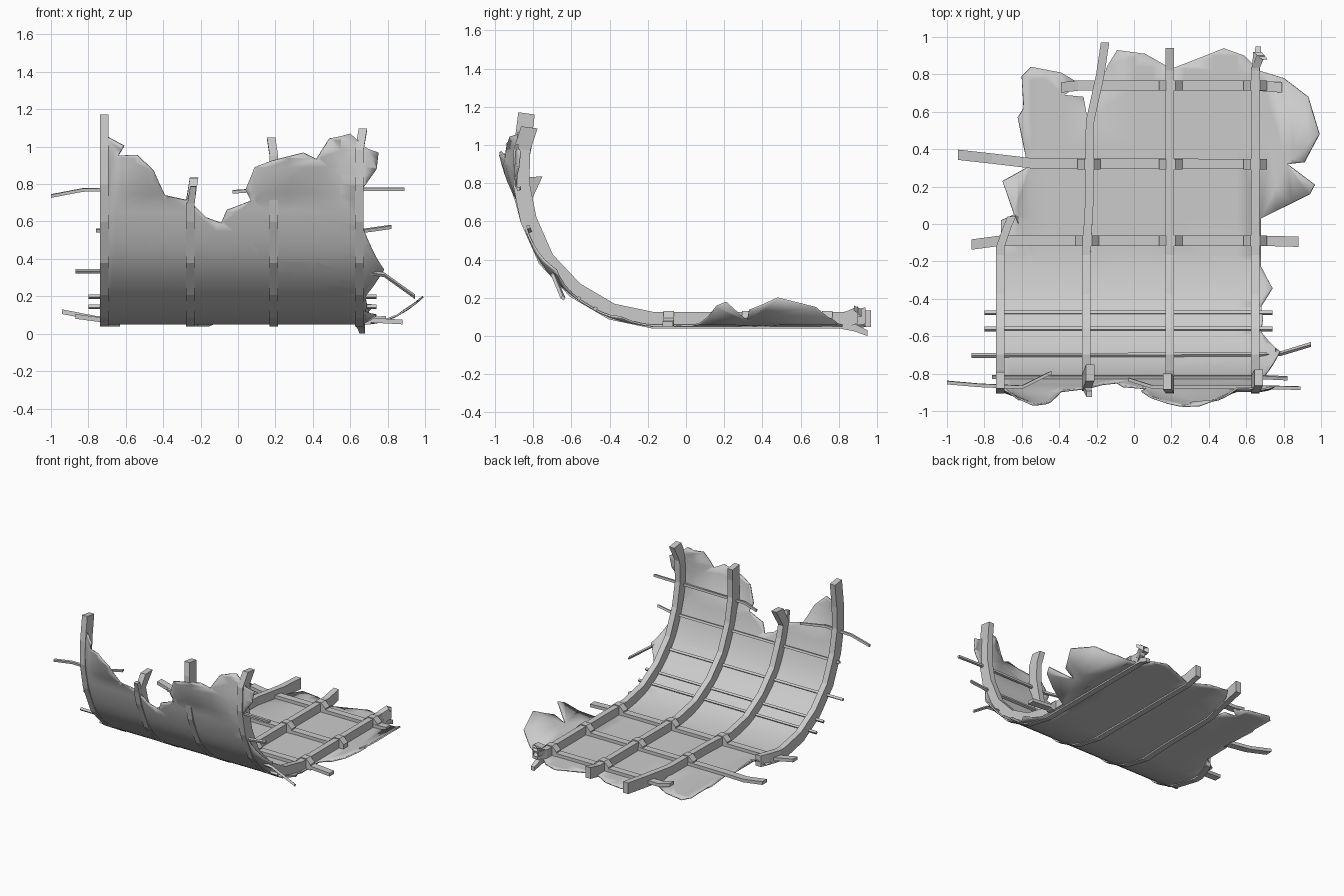
import bpy, bmesh, math
from mathutils import Vector

if "Cube" in bpy.data.objects:
    bpy.data.objects.remove(bpy.data.objects["Cube"])

# Hull section (y, z): flat floor sweeping up into a wall
KEY = [(1.0, .05), (.4, .05), (-.17, .05), (-.40, .098), (-.60, .215), (-.76, .385),
       (-.855, .60), (-.895, .80), (-.89, .98), (-.865, 1.18)]


def section():
    out = [Vector(KEY[0]), Vector(KEY[1])]
    for i in range(2, len(KEY) - 1):
        a, b, c = (Vector(KEY[j]) for j in (i - 1, i, i + 1))
        d = Vector(KEY[min(i + 2, len(KEY) - 1)])
        if i == 2:
            a = b + Vector((.2, 0))
        for k in range(4):
            t = k / 4
            out.append(.5 * (2 * b + (c - a) * t + (2 * a - 5 * b + 4 * c - d) * t * t
                             + (3 * b - a - 3 * c + d) * t ** 3))
    return out + [Vector(KEY[-1])]


FINE = section()
ARC = [-1.17]
for p, q in zip(FINE, FINE[1:]):
    ARC.append(ARC[-1] + (q - p).length)


def fy(y):                      # arc position on the floor
    return -(y + .17)


def wz(z):                      # arc position on the wall at height z
    for i in range(2, len(FINE) - 1):
        if FINE[i + 1].y >= z or i == len(FINE) - 2:
            a, b = FINE[i].y, FINE[i + 1].y
            return ARC[i] + (ARC[i + 1] - ARC[i]) * (z - a) / (b - a)


def at(s):
    i = 0
    while i < len(ARC) - 2 and s > ARC[i + 1]:
        i += 1
    t = (s - ARC[i]) / (ARC[i + 1] - ARC[i])
    return FINE[i].lerp(FINE[i + 1], t)


def place(x, s, h):             # point at height h inside the hull surface
    p = at(s)
    d = (at(s + .03) - at(s - .03)).normalized()
    return Vector((x, p.x + d.y * h, p.y - d.x * h))


def finish(name, bm):
    bmesh.ops.recalc_face_normals(bm, faces=bm.faces)
    me = bpy.data.meshes.new(name)
    bm.to_mesh(me)
    bm.free()
    ob = bpy.data.objects.new(name, me)
    bpy.context.collection.objects.link(ob)
    return ob


def strip(name, stations, along_x):
    """Box section swept through (x, s, bottom, top, width) stations."""
    bm = bmesh.new()
    rings = []
    for x, s, lo, hi, w in stations:
        dx, ds = (0, w / 2) if along_x else (w / 2, 0)
        rings.append([bm.verts.new(place(x + k * dx, s + k * ds, h))
                      for k, h in ((-1, lo), (1, lo), (1, hi), (-1, hi))])
    for a, b in zip(rings, rings[1:]):
        for i in range(4):
            j = (i + 1) % 4
            bm.faces.new((a[i], a[j], b[j], b[i]))
    bm.faces.new(rings[0])
    bm.faces.new(rings[-1])
    return finish(name, bm)


# Torn skin outline: wall rim, right edge, floor edge, left edge
rim = [(-.71, 1.06), (-.61, 1.0), (-.64, .95), (-.54, .95), (-.45, .87), (-.39, .74), (-.26, .71),
       (-.17, .62), (-.09, .59), (-.06, .66), (.07, .71), (.04, .77), (.09, .89), (.18, .92),
       (.35, .96), (.42, .93), (.49, 1.04), (.60, 1.07), (.69, .99), (.75, .97), (.74, .88),
       (.67, .78), (.67, .56), (.73, .42), (.78, .32), (.68, .2), (.69, .15)]
floor = [(.68, -.45), (.74, -.35), (.68, -.23), (.68, .03), (.94, .16), (.965, .21), (.82, .32),
         (.91, .33), (.99, .48), (.93, .68), (.8, .78), (.67, .82), (.59, .9), (.48, .94),
         (.38, .9), (.2, .83), (.06, .91), (-.09, .93), (-.14, .85), (-.25, .57), (-.27, .68),
         (-.37, .69), (-.29, .75), (-.39, .81), (-.55, .84), (-.6, .79), (-.59, .62),
         (-.62, .57), (-.58, .37), (-.575, .3), (-.7, .23), (-.64, .05), (-.71, .02)]
outline = [(x, wz(z)) for x, z in rim] + [(x, fy(y)) for x, y in floor]


def lift(x, s):                 # bent flaps
    if s < .1:
        if x > .68:
            return 1.5 * (x - .68) ** 2
        if x < -.55 and s < -.21:
            return 4.5 * (x + .55) ** 2
        return 0
    h = 3 * max(0, x - .67) ** 2
    for a, b in ((-.69, -.25), (.0, .55)):
        if a < x < b:
            h -= .35 * max(0, s - wz(.7)) * math.sin(math.pi * (x - a) / (b - a))
    return h


bm = bmesh.new()
bm.faces.new([bm.verts.new((x, s, 0)) for x, s in outline])
bmesh.ops.triangulate(bm, faces=bm.faces)
cuts = [((0, s, 0), (0, 1, 0)) for s in ARC[1:-1]]
cuts += [((x, 0, 0), (1, 0, 0)) for x in (-.62, -.55, -.47, -.38, -.25, 0, .1, .27, .42, .55, .68, .76, .85)]
for co, no in cuts:
    bmesh.ops.bisect_plane(bm, geom=bm.verts[:] + bm.edges[:] + bm.faces[:], dist=1e-5,
                           plane_co=co, plane_no=no)
for v in bm.verts:
    v.co = place(v.co.x, v.co.y, .004 + lift(v.co.x, v.co.y))
skin = finish("hull_skin", bm)
mod = skin.modifiers.new("thickness", 'SOLIDIFY')
mod.thickness = .01
mod.offset = 0
bpy.context.view_layer.objects.active = skin
skin.select_set(True)
bpy.ops.object.shade_smooth_by_angle(angle=math.radians(30))

# Ribs: floor end stations, shared curve, wall end stations; (x shift, s, lift)
LO, HI, W = -.012, .075, .045
BEND = [0] + [wz(z) for _, z in KEY[3:8]]
ribs = {
    -.714: ([(.06, fy(.04), .0), (.035, fy(-.02), 0), (0, fy(-.12), 0)],
            [(0, wz(.98), 0), (0, wz(1.17), 0)]),
    -.255: ([(.10, fy(.97), .01), (.075, fy(.8), 0), (.02, fy(.55), 0), (.015, fy(.1), 0)],
            [(0, wz(.70), 0), (.02, wz(.83), .07)]),
    .192: ([(0, fy(.94), .025), (0, fy(.82), 0)],
           [(0, wz(.95), 0), (-.015, wz(1.05), .01)]),
    .648: ([(.03, fy(.9), .03), (.0, fy(.83), 0)],
           [(0, wz(.98), 0), (.02, wz(1.1), .025)])}
for n, (x0, (start, end)) in enumerate(ribs.items(), 1):
    top = end[0][1]
    path = start + [(0, s, 0) for s in BEND if s < top - .02] + end
    strip(f"rib_{n}", [(x0 + dx, s, LO + h, HI + h, W) for dx, s, h in path], False)

# Splintered tips on the ribs
strip("rib_shard_low", [(.65, fy(.8), -.01, .03, .04), (.66, fy(.88), -.025, .015, .04),
                        (.665, fy(.95), -.05, -.02, .03)], False)
strip("rib_shard_high", [(.65, fy(.82), .04, .075, .04), (.66, fy(.92), .05, .09, .045),
                         (.70, fy(.88), .085, .11, .03)], False)
strip("rib_shard_wall", [(-.25, wz(.70), -.012, .02, .04), (-.24, wz(.79), -.03, .0, .03)], False)

# Broad floor stringers: (x, y, base lift)
for n, pts in enumerate([
        [(-.39, .73, .03), (-.3, .74, .01), (.65, .74, .01), (.79, .73, .02)],
        [(-.94, .37, .055), (-.76, .35, .02), (-.55, .325, .01), (.68, .32, .01)],
        [(-.87, -.11, .03), (-.72, -.09, .01), (.7, -.09, .01), (.88, -.095, 0)]], 1):
    strip(f"floor_stringer_{n}", [(x, fy(y), h, h + .025, .055) for x, y, h in pts], True)

# Slim wall stringers: (x, z, lift)
for n, pts in enumerate([
        [(-.80, .135, 0), (.74, .135, 0)],
        [(-.80, .19, .0), (.74, .19, .0)],
        [(-.87, .325, .005), (.66, .32, .005), (.78, .31, 0), (.945, .23, -.05)],
        [(-.76, .545, .01), (.68, .545, .01), (.82, .565, .01)],
        [(-1.0, .73, .03), (-.83, .765, .02), (-.6, .77, .01), (-.44, .77, .09)],
        [(-.03, .75, .05), (.1, .765, .01), (.7, .77, .01), (.89, .77, .005)]], 1):
    strip(f"wall_stringer_{n}", [(x, wz(z), h, h + .018, .018) for x, z, h in pts], True)

# Brackets where floor stringers cross ribs
for y, xs in ((.74, (.196, .648)), (.32, (-.24, .196, .648)), (-.09, (-.25, .196, .648))):
    for x in xs:
        strip("rib_bracket", [(x + d, fy(y), 0, top, .055) for d, top in
                              ((-.062, .045), (-.025, .082), (.025, .082), (.062, .045))], True)
